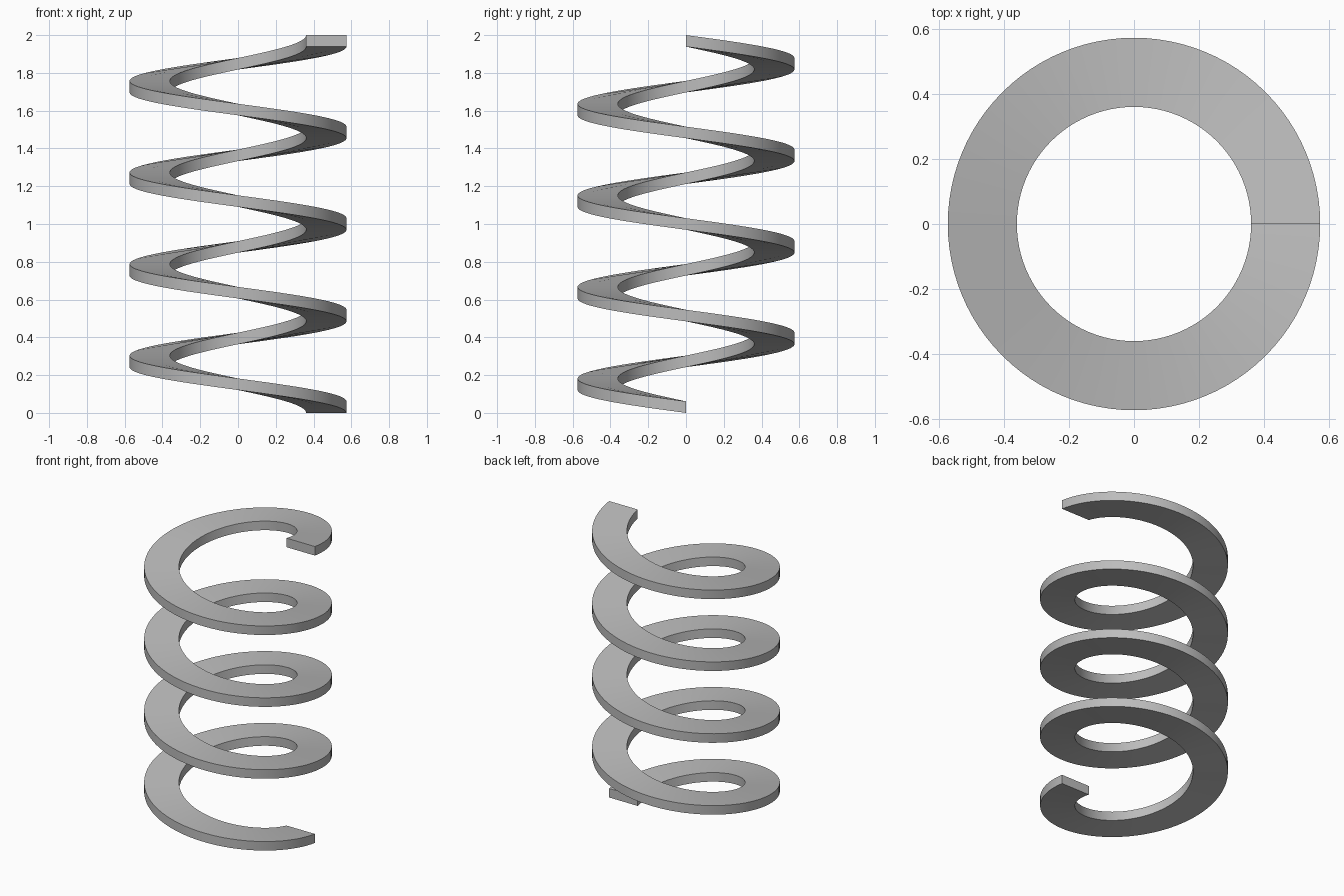
import bpy, bmesh, math

if "Cube" in bpy.data.objects:
    bpy.data.objects.remove(bpy.data.objects["Cube"])

TURNS, STEPS = 4, 96
R_IN, R_OUT = 0.361, 0.574
THICK, HEIGHT = 0.061, 2.0
PITCH = (HEIGHT - THICK) / TURNS

grey = bpy.data.materials.new("grey metal")
grey.diffuse_color = (0.5, 0.5, 0.5, 1)
grey.use_nodes = True
grey.node_tree.nodes["Principled BSDF"].inputs["Base Color"].default_value = grey.diffuse_color

# Flat rectangular section swept along a left-handed helix
section = [(R_IN, 0), (R_OUT, 0), (R_OUT, THICK), (R_IN, THICK)]
bm = bmesh.new()
rings = []
for i in range(TURNS * STEPS + 1):
    a = -2 * math.pi * i / STEPS
    rise = PITCH * i / STEPS
    rings.append([bm.verts.new((r * math.cos(a), r * math.sin(a), z + rise))
                  for r, z in section])
for lower, upper in zip(rings, rings[1:]):
    for k in range(4):
        n = (k + 1) % 4
        bm.faces.new((lower[k], lower[n], upper[n], upper[k]))

# End caps
bm.faces.new(rings[0])
bm.faces.new(rings[-1])
bmesh.ops.recalc_face_normals(bm, faces=bm.faces)

mesh = bpy.data.meshes.new("coil_spring")
bm.to_mesh(mesh)
bm.free()
mesh.materials.append(grey)
spring = bpy.data.objects.new("coil_spring", mesh)
bpy.context.collection.objects.link(spring)

# Smooth along the coil, sharp at the section corners
bpy.context.view_layer.objects.active = spring
spring.select_set(True)
bpy.ops.object.shade_smooth_by_angle(angle=math.radians(30))
